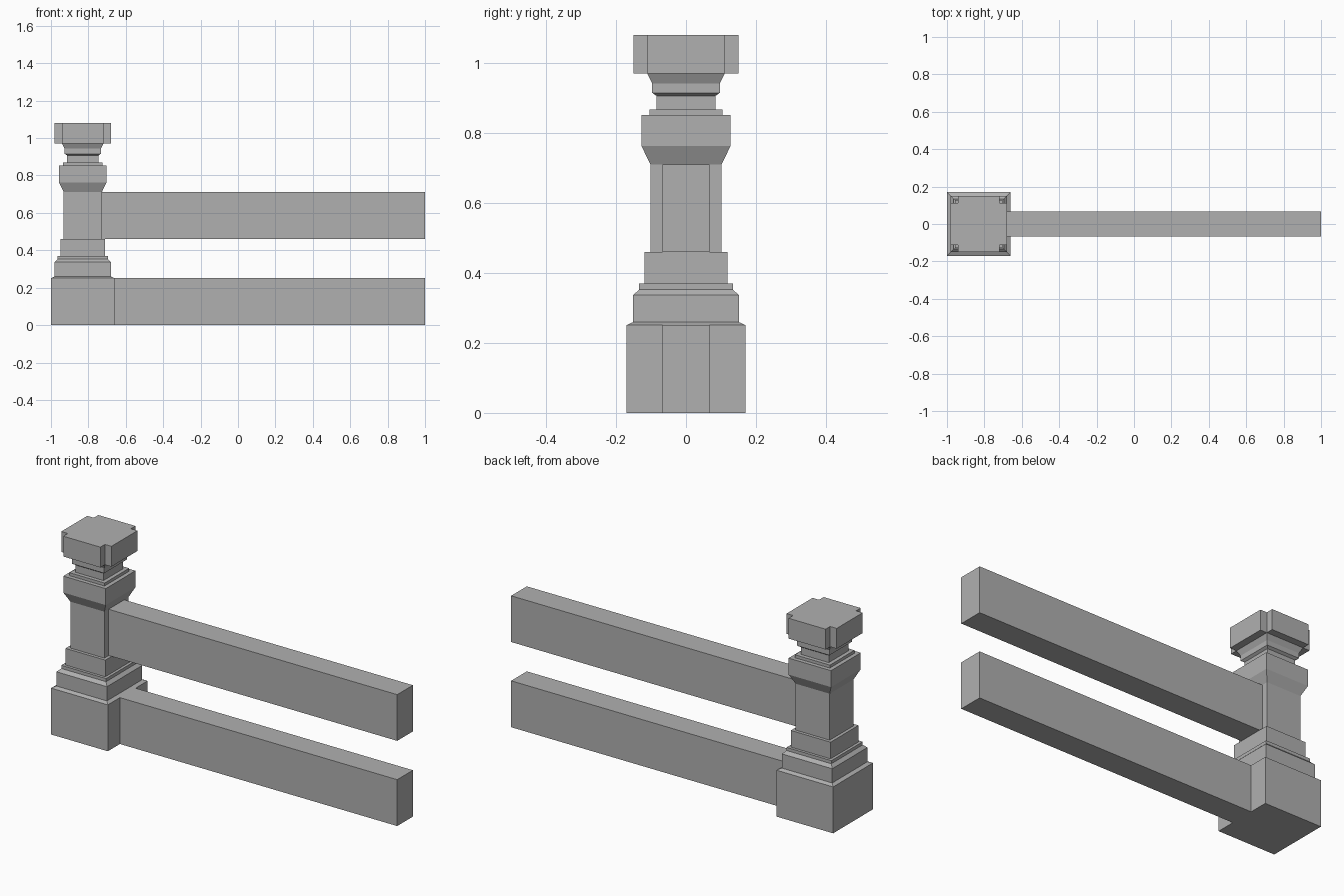
import bpy, bmesh

if "Cube" in bpy.data.objects:
    bpy.data.objects.remove(bpy.data.objects["Cube"])

POST_X = -0.83

# Dark grey finish shared by every part
stone = bpy.data.materials.new("dark_grey")
stone.diffuse_color = (0.434, 0.434, 0.434, 1)
stone.use_nodes = True
stone.node_tree.nodes["Principled BSDF"].inputs["Base Color"].default_value = stone.diffuse_color


def make_object(name, bm):
    bmesh.ops.recalc_face_normals(bm, faces=bm.faces)
    mesh = bpy.data.meshes.new(name)
    bm.to_mesh(mesh)
    bm.free()
    mesh.materials.append(stone)
    obj = bpy.data.objects.new(name, mesh)
    bpy.context.collection.objects.link(obj)
    return obj


def loft(name, outline, profile):
    """Stack scaled copies of an outline; profile holds (scale, z) pairs."""
    bm = bmesh.new()
    n = len(outline)
    rings = [[bm.verts.new((POST_X + x * s, y * s, z)) for x, y in outline]
             for s, z in profile]
    for lo, hi in zip(rings, rings[1:]):
        for i in range(n):
            j = (i + 1) % n
            bm.faces.new((lo[i], lo[j], hi[j], hi[i]))
    bm.faces.new(rings[0][::-1])
    bm.faces.new(rings[-1])
    return make_object(name, bm)


def rail(name, x0, x1, half_y, z0, z1):
    bm = bmesh.new()
    bmesh.ops.create_cube(bm, size=1)
    for v in bm.verts:
        v.co = (x1 if v.co.x > 0 else x0,
                half_y if v.co.y > 0 else -half_y,
                z1 if v.co.z > 0 else z0)
    return make_object(name, bm)


# Square moulded post: (half width, height)
square = [(-1, -1), (1, -1), (1, 1), (-1, 1)]
loft("post", square, [
    (0.17, 0), (0.17, 0.251), (0.151, 0.26), (0.151, 0.337),
    (0.134, 0.353), (0.134, 0.37), (0.119, 0.37), (0.119, 0.46),
    (0.102, 0.46), (0.102, 0.711), (0.127, 0.763), (0.127, 0.852),
    (0.105, 0.852), (0.105, 0.868), (0.084, 0.868), (0.084, 0.907),
    (0.097, 0.916), (0.097, 0.943), (0.111, 0.971)])

# Cap with notched corners
a, b = 0.15, 0.111
notched = [(b, -a), (b, -b), (a, -b), (a, b), (b, b), (b, a),
           (-b, a), (-b, b), (-a, b), (-a, -b), (-b, -b), (-b, -a)]
loft("post_cap", notched, [(1, 0.971), (1, 1.081)])

# Horizontal rails
rail("lower_rail", POST_X + 0.17, 1, 0.067, 0, 0.251)
rail("upper_rail", POST_X + 0.102, 1, 0.067, 0.461, 0.711)
